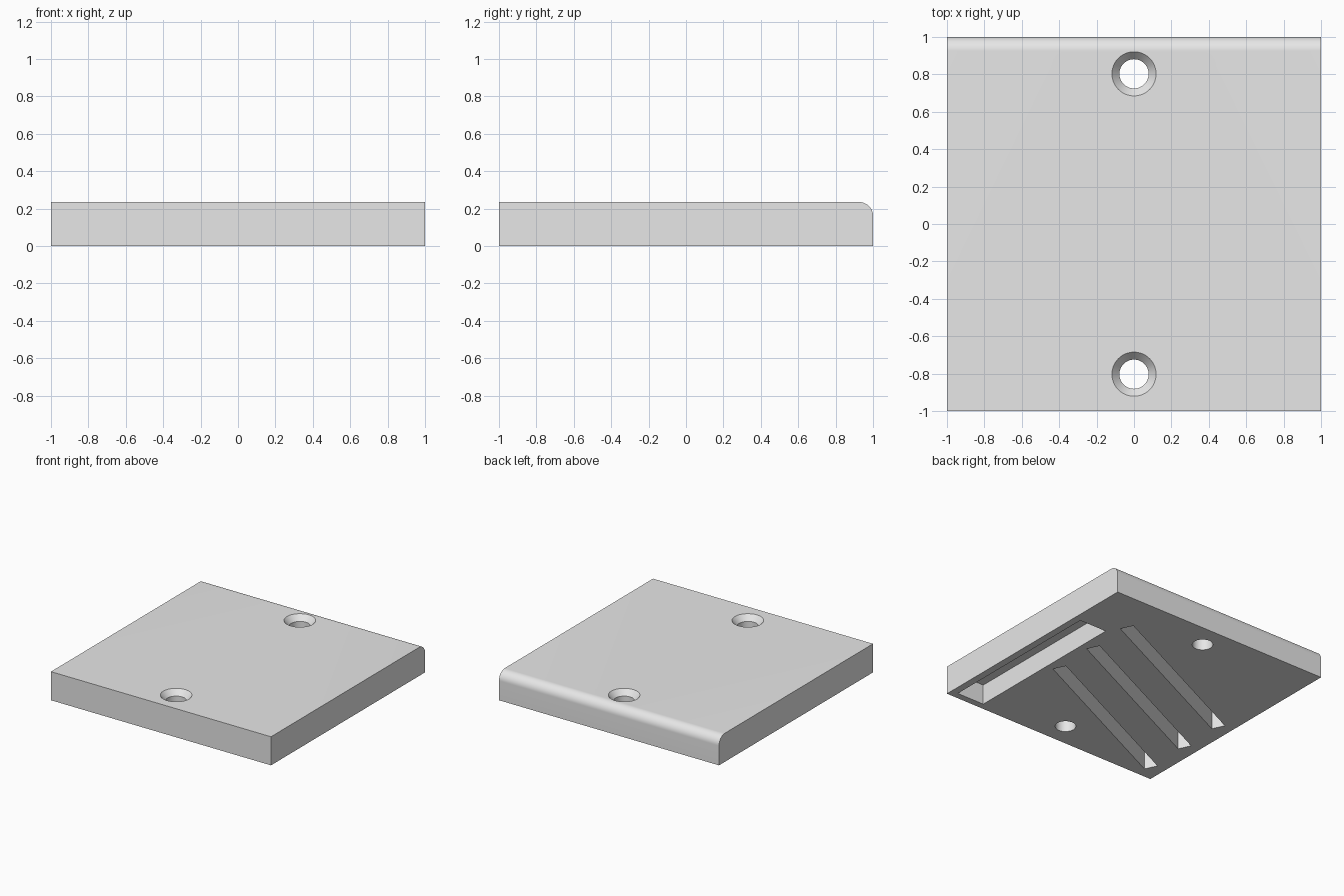
import bpy, bmesh, math
from mathutils import Matrix, Vector

if "Cube" in bpy.data.objects:
    bpy.data.objects.remove(bpy.data.objects["Cube"], do_unlink=True)

HEIGHT = 0.235
ROUND = 0.075
SLOT_DEPTH = 0.165

grey = bpy.data.materials.new("light_grey")
grey.use_nodes = True
grey.diffuse_color = (0.8, 0.8, 0.8, 1)
grey.node_tree.nodes["Principled BSDF"].inputs["Base Color"].default_value = (0.8, 0.8, 0.8, 1)


def add_object(name, bm):
    bmesh.ops.recalc_face_normals(bm, faces=bm.faces)
    mesh = bpy.data.meshes.new(name)
    bm.to_mesh(mesh)
    bm.free()
    mesh.materials.append(grey)
    obj = bpy.data.objects.new(name, mesh)
    bpy.context.collection.objects.link(obj)
    return obj


def cut(target, name, bm):
    cutter = add_object(name, bm)
    cutter.hide_render = True
    mod = target.modifiers.new(name, "BOOLEAN")
    mod.operation = "DIFFERENCE"
    mod.solver = "EXACT"
    mod.object = cutter
    bpy.context.view_layer.objects.active = target
    bpy.ops.object.modifier_apply(modifier=mod.name)
    bpy.data.objects.remove(cutter, do_unlink=True)


def slot(target, name, centre, length, width, angle):
    # Box pocket opening through the underside
    bm = bmesh.new()
    bmesh.ops.create_cube(bm, size=1)
    bmesh.ops.scale(bm, vec=(length, width, 2 * SLOT_DEPTH), verts=bm.verts)
    place = Matrix.Translation((*centre, 0)) @ Matrix.Rotation(angle, 4, "Z")
    bmesh.ops.transform(bm, matrix=place, verts=bm.verts)
    cut(target, name, bm)


def screw_hole(target, name, y):
    # Through bore with a conical countersink, spun from a half profile
    bore, rim, sink, over = 0.078, 0.118, 0.045, 0.05
    flare = rim + over * (rim - bore) / sink
    profile = [(0, -over), (bore, -over), (bore, HEIGHT - sink),
               (flare, HEIGHT + over), (0, HEIGHT + over)]
    bm = bmesh.new()
    verts = [bm.verts.new((r, y, z)) for r, z in profile]
    edges = [bm.edges.new(pair) for pair in zip(verts, verts[1:])]
    bmesh.ops.spin(bm, geom=verts + edges, cent=(0, y, 0), axis=(0, 0, 1),
                   angle=math.tau, steps=64)
    bmesh.ops.remove_doubles(bm, verts=bm.verts, dist=1e-5)
    cut(target, name, bm)


# Plate: side profile with a rounded top back edge, extruded across x
arc = [math.radians(90 * i / 16) for i in range(17)]
outline = [(-1, 0), (1, 0)]
outline += [(1 - ROUND + ROUND * math.cos(a), HEIGHT - ROUND + ROUND * math.sin(a)) for a in arc]
outline += [(-1, HEIGHT)]
bm = bmesh.new()
side = bm.faces.new([bm.verts.new((-1, y, z)) for y, z in outline])
swept = bmesh.ops.extrude_face_region(bm, geom=[side])["geom"]
bmesh.ops.translate(bm, vec=Vector((2, 0, 0)),
                    verts=[v for v in swept if isinstance(v, bmesh.types.BMVert)])
plate = add_object("plate", bm)

# Wide straight slot beside the left edge
slot(plate, "straight_slot", (0.815, -0.227), 1.435, 0.25, math.radians(90))

# Three narrow slanted slots
for i in range(3):
    slot(plate, "slanted_slot", (-0.143, -0.508 + 0.395 * i), 1.656, 0.108, math.radians(25.4))

# Countersunk screw holes, front and back
for y in (-0.803, 0.803):
    screw_hole(plate, "screw_hole", y)

# Smooth the curved surfaces, keep the edges sharp
bpy.ops.object.select_all(action="DESELECT")
plate.select_set(True)
bpy.context.view_layer.objects.active = plate
bpy.ops.object.shade_smooth_by_angle(angle=math.radians(30))
